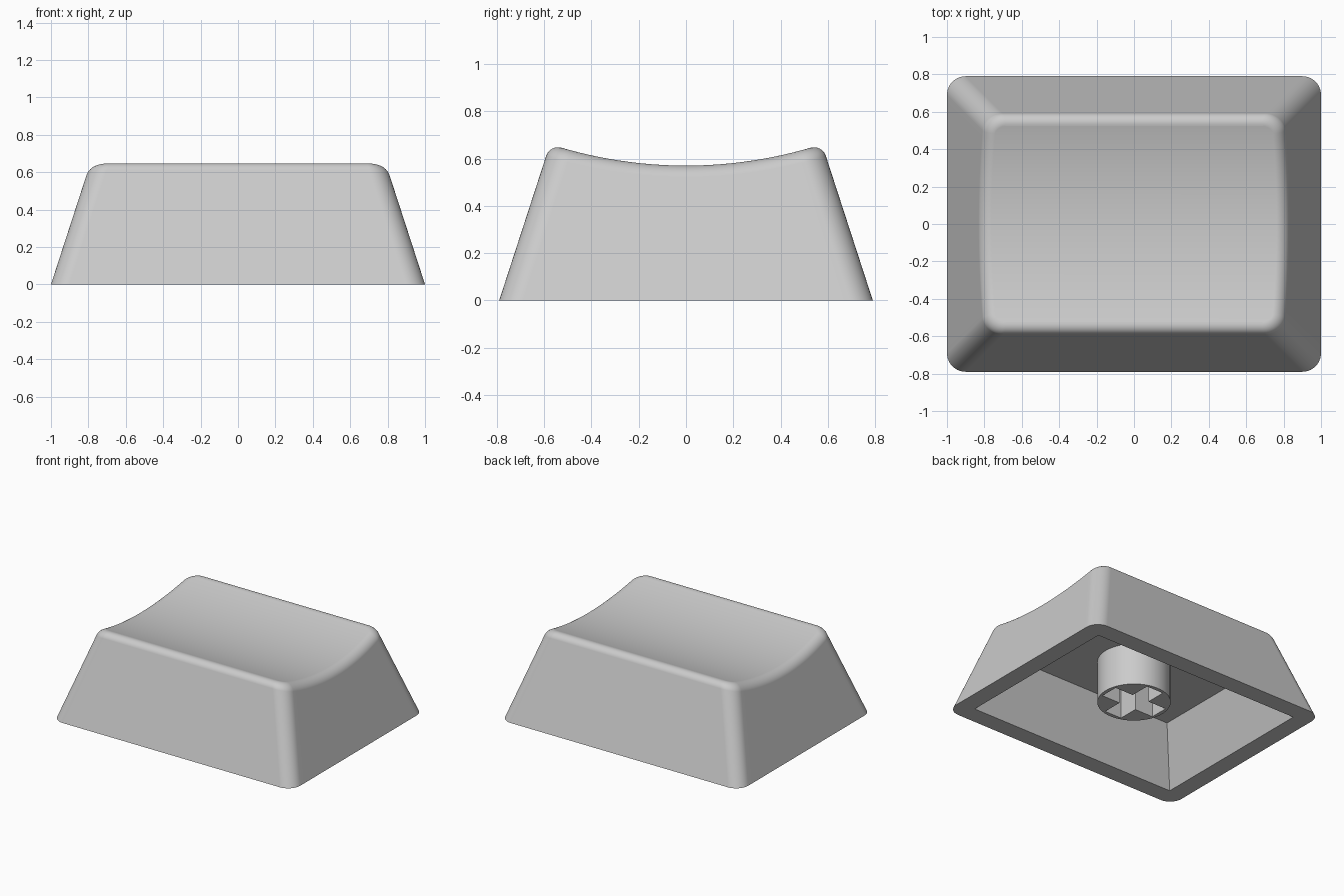
import bpy, bmesh, math
from mathutils import Vector

if "Cube" in bpy.data.objects:
    bpy.data.objects.remove(bpy.data.objects["Cube"])

HX, HY, R = 1.0, 0.79, 0.1          # base half sizes and corner radius
TAPER = 0.325                       # inward lean of the walls per unit height
CORNER, SIDE, FILLET = 10, 28, 8    # segment counts
SOFT = 0.052                        # size of the rounded top edge

grey = bpy.data.materials.new("light grey plastic")
grey.diffuse_color = (0.6, 0.6, 0.6, 1)
grey.use_nodes = True
grey.node_tree.nodes["Principled BSDF"].inputs["Base Color"].default_value = grey.diffuse_color


def dish(y):
    """Height of the scooped top, a cylinder lying along x."""
    rad = 1.87
    return 0.57 + rad - math.sqrt(rad * rad - y * y)


# Outline parameters: (mirror sign, position along the side, corner cosine, corner sine)
quarter = [math.pi / 2 * i / CORNER for i in range(CORNER + 1)]
half = [(-1, math.sin(a), -math.cos(a)) for a in quarter]
half += [(-1 + 2 * i / SIDE, 1, 0) for i in range(1, SIDE)]
half += [(1, math.cos(a), math.sin(a)) for a in quarter]
params = [(1, *p) for p in half] + [(-1, *p) for p in reversed(half)]


def outline(p, hx, hy, r, z=0.0):
    s, f, c, n = p
    return Vector((s * (hx - r + r * c), f * (hy - r) + r * n, z))


def wall(p, z):
    return outline(p, HX - TAPER * z, HY - TAPER * z, R, z)


def column(p):
    """Points from the base up the wall and over the rounded top edge."""
    z = 0.6
    for _ in range(30):
        z = dish(wall(p, z).y)
    low, tip = wall(p, z - SOFT * 0.95), wall(p, z)
    inset = TAPER * z + SOFT
    top = outline(p, HX - inset, HY - inset, R - SOFT)
    top.z = dish(top.y)
    pts = [wall(p, 0)]
    for i in range(FILLET + 1):
        t = i / FILLET
        a, b, c = (1 - t) ** 2, 1.5 * t * (1 - t), t * t
        pts.append((a * low + b * tip + c * top) / (a + b + c))
    return pts


def finish(bm, name):
    bmesh.ops.remove_doubles(bm, verts=bm.verts, dist=1e-5)
    bmesh.ops.recalc_face_normals(bm, faces=bm.faces)
    mesh = bpy.data.meshes.new(name)
    bm.to_mesh(mesh)
    bm.free()
    mesh.materials.append(grey)
    ob = bpy.data.objects.new(name, mesh)
    bpy.context.collection.objects.link(ob)
    return ob


def smooth(ob):
    bpy.ops.object.select_all(action='DESELECT')
    ob.select_set(True)
    bpy.context.view_layer.objects.active = ob
    bpy.ops.object.shade_smooth_by_angle(angle=math.radians(30))


# Hollow cap: cavity ceiling, cavity walls, bottom rim, outer walls, rounded edge
bm = bmesh.new()
columns = [[outline(p, 0.705, 0.49, 0, 0.4), outline(p, 0.867, 0.655, 0)] + column(p)
           for p in params]
verts = [[bm.verts.new(co) for co in col] for col in columns]
count = len(verts)
for i in range(count):
    a, b = verts[i], verts[(i + 1) % count]
    for j in range(len(a) - 1):
        bm.faces.new((a[j], b[j], b[j + 1], a[j + 1]))
# Strips across the cavity ceiling and across the dished top
for i in range(count // 2 - 1):
    for level in (0, -1):
        bm.faces.new([verts[k][level] for k in (i, i + 1, count - 2 - i, count - 1 - i)])
cap = finish(bm, "key_cap_shell")
smooth(cap)
weighted = cap.modifiers.new("even shading", 'WEIGHTED_NORMAL')
weighted.keep_sharp = True

# Round stem under the cap
bm = bmesh.new()
bmesh.ops.create_cone(bm, cap_ends=True, segments=48, radius1=0.25, radius2=0.25, depth=0.345)
bmesh.ops.translate(bm, verts=bm.verts, vec=(0, 0, 0.2575))
stem = finish(bm, "stem")

# Cross-shaped socket cut into the stem
bm = bmesh.new()
L, T = 0.222, 0.07
arm = [(L, -T), (L, T), (T, T)]
cross = []
for turn in range(4):
    c, s = round(math.cos(turn * math.pi / 2)), round(math.sin(turn * math.pi / 2))
    cross += [bm.verts.new((x * c - y * s, x * s + y * c, 0.0)) for x, y in arm]
face = bm.faces.new(cross)
ext = bmesh.ops.extrude_face_region(bm, geom=[face])
bmesh.ops.translate(bm, vec=(0, 0, 0.39),
                    verts=[v for v in ext["geom"] if isinstance(v, bmesh.types.BMVert)])
cutter = finish(bm, "socket_cutter")
cut = stem.modifiers.new("socket", 'BOOLEAN')
cut.operation, cut.solver, cut.object = 'DIFFERENCE', 'EXACT', cutter
bpy.context.view_layer.objects.active = stem
bpy.ops.object.modifier_apply(modifier=cut.name)
bpy.data.objects.remove(cutter)
smooth(stem)
